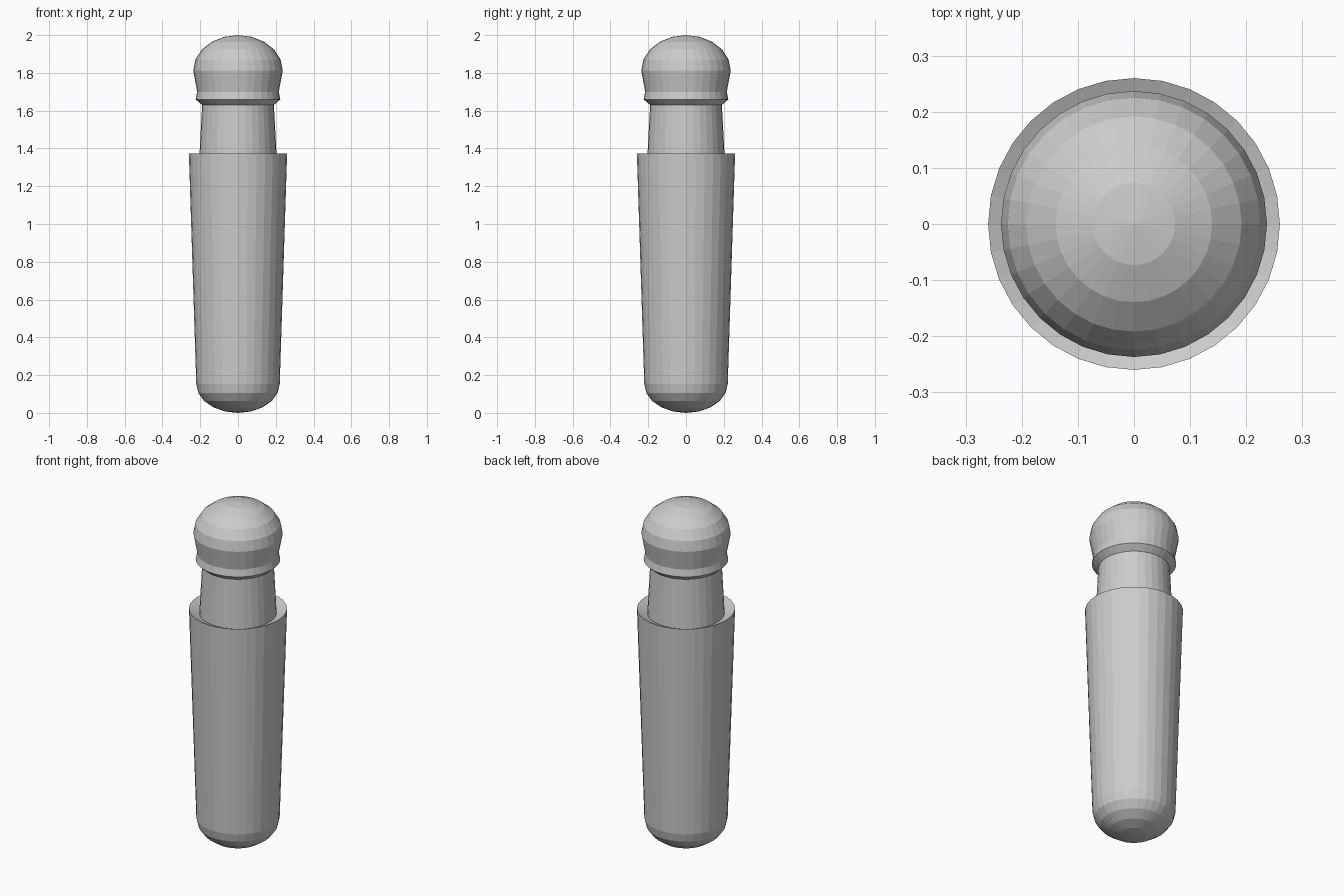
import bpy, bmesh
from math import sin, cos, pi

if "Cube" in bpy.data.objects:
    bpy.data.objects.remove(bpy.data.objects["Cube"])

SIDES = 32


def dome(radius, z_rim, z_pole, steps=5):
    """Quarter-ellipse profile from the rim to the pole."""
    return [(radius * cos(i * pi / 2 / steps),
             z_rim + (z_pole - z_rim) * sin(i * pi / 2 / steps))
            for i in range(steps + 1)]


def lathe(name, profile):
    """Spin an (r, z) profile, listed from bottom to top, around z."""
    bm = bmesh.new()
    rings = []
    for r, z in profile:
        n = 1 if r < 1e-5 else SIDES
        rings.append([bm.verts.new((r * cos(2 * pi * k / SIDES),
                                    r * sin(2 * pi * k / SIDES), z))
                      for k in range(n)])
    for a, b in zip(rings, rings[1:]):
        for k in range(SIDES):
            j = (k + 1) % SIDES
            quad = [a[k % len(a)], a[j % len(a)], b[j % len(b)], b[k % len(b)]]
            bm.faces.new(list(dict.fromkeys(quad)))
    mesh = bpy.data.meshes.new(name)
    bm.to_mesh(mesh)
    bm.free()
    obj = bpy.data.objects.new(name, mesh)
    bpy.context.collection.objects.link(obj)
    return obj


# Tapered body with rounded base and a rim that slopes in towards the neck
lathe("body", dome(0.221, 0.153, 0.0)[::-1] + [(0.26, 1.372), (0.205, 1.347)])

# Slightly tapered neck
lathe("neck", [(0.205, 1.347), (0.19, 1.63)])

# Rounded head with flared lip
lathe("head", [(0.19, 1.63), (0.224, 1.66), (0.216, 1.70)]
      + dome(0.237, 1.813, 2.0))
